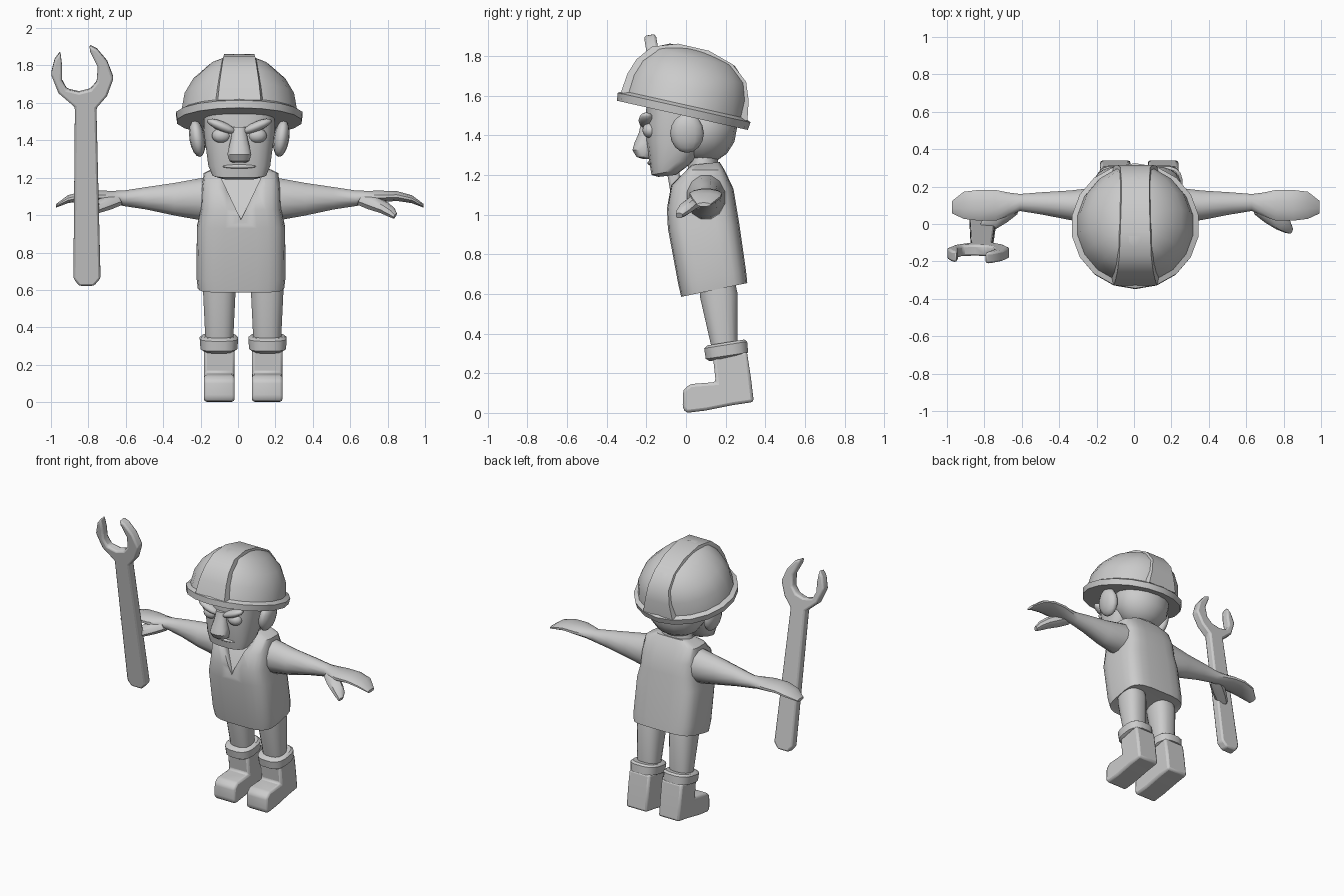
import bpy, bmesh, math
from mathutils import Vector, Matrix

if "Cube" in bpy.data.objects:
    bpy.data.objects.remove(bpy.data.objects["Cube"])

grey = bpy.data.materials.new("plain_grey")
grey.diffuse_color = (0.6, 0.6, 0.6, 1)
grey.use_nodes = True
grey.node_tree.nodes["Principled BSDF"].inputs["Base Color"].default_value = grey.diffuse_color


def finish(name, bm, mirror=False, bevel=0, angle=40, shift=0):
    bmesh.ops.recalc_face_normals(bm, faces=bm.faces[:])
    me = bpy.data.meshes.new(name)
    bm.to_mesh(me)
    bm.free()
    ob = bpy.data.objects.new(name, me)
    bpy.context.collection.objects.link(ob)
    me.materials.append(grey)
    ob.location.x = shift
    if bevel:
        b = ob.modifiers.new("bevel", 'BEVEL')
        b.width, b.segments, b.limit_method = bevel, 2, 'ANGLE'
    if mirror:
        ob.modifiers.new("mirror", 'MIRROR').use_mirror_merge = False
    bpy.ops.object.select_all(action='DESELECT')
    ob.select_set(True)
    bpy.context.view_layer.objects.active = ob
    bpy.ops.object.shade_smooth_by_angle(angle=math.radians(angle))
    return ob


def ring(c, a, b, n=16, p=2.0):
    """Superellipse ring around c with half axes a and b."""
    pts = []
    for i in range(n):
        t = 2 * math.pi * (i + 0.5) / n
        u, v = math.cos(t), math.sin(t)
        u = math.copysign(abs(u) ** (2 / p), u)
        v = math.copysign(abs(v) ** (2 / p), v)
        pts.append(Vector(c) + Vector(a) * u + Vector(b) * v)
    return pts


def loft(name, rings, **kw):
    bm = bmesh.new()
    vs = [[bm.verts.new(p) for p in r] for r in rings]
    n = len(vs[0])
    for r, s in zip(vs, vs[1:]):
        for i in range(n):
            j = (i + 1) % n
            bm.faces.new((r[i], r[j], s[j], s[i]))
    bm.faces.new(vs[0])
    bm.faces.new(vs[-1])
    return finish(name, bm, **kw)


def stack(name, rows, x=0, n=16, p=2.0, **kw):
    """Rows: front y, front z, back y, back z, half width."""
    rings = []
    for yf, zf, yb, zb, w in rows:
        c = (x, (yf + yb) / 2, (zf + zb) / 2)
        rings.append(ring(c, (w, 0, 0), (0, (yb - yf) / 2, (zb - zf) / 2), n, p))
    return loft(name, rings, **kw)


def ball(name, c, r, rot=0, seg=12, **kw):
    bm = bmesh.new()
    bmesh.ops.create_uvsphere(bm, u_segments=seg, v_segments=8, radius=1)
    m = Matrix.Translation(c) @ Matrix.Rotation(rot, 4, 'Y') @ Matrix.Diagonal((*r, 1))
    bmesh.ops.transform(bm, matrix=m, verts=bm.verts)
    return finish(name, bm, angle=60, **kw)


def prism(name, pts, offset, **kw):
    bm = bmesh.new()
    f = bm.faces.new([bm.verts.new(p) for p in pts])
    new = bmesh.ops.extrude_face_region(bm, geom=[f])["geom"]
    bmesh.ops.translate(bm, vec=offset, verts=[v for v in new if isinstance(v, bmesh.types.BMVert)])
    return finish(name, bm, **kw)


HEAD, TORSO, ARMS, LEGS = .007, .016, .01, .028   # sideways lean of the pose

# vest with a recessed V neck
vest = stack("vest", [
    (0.0, .6, .29, .655, .21), (-.025, .585, .31, .655, .232), (-.04, .65, .303, .72, .24),
    (-.092, .93, .27, .95, .236), (-.097, 1.03, .255, 1.04, .215),
    (-.075, 1.15, .24, 1.13, .21), (0, 1.225, .195, 1.225, .2), (.03, 1.25, .17, 1.265, .125)],
    n=24, p=4, shift=TORSO)
bm = bmesh.new()
tri = [(0, .975), (.14, 1.27), (-.14, 1.27)]
front = [bm.verts.new((x, -.3, z)) for x, z in tri]
back = [bm.verts.new((x, y, z)) for (x, z), y in zip(tri, (-.085, .02, .02))]
bm.faces.new(front)
bm.faces.new(back)
for i in range(3):
    j = (i + 1) % 3
    bm.faces.new((front[i], front[j], back[j], back[i]))
cutter = finish("neck_cutter", bm, shift=TORSO)
cutter.hide_render = True
bpy.context.view_layer.objects.active = vest
cut = vest.modifiers.new("neck", 'BOOLEAN')
cut.operation, cut.object, cut.solver = 'DIFFERENCE', cutter, 'EXACT'
bpy.ops.object.modifier_apply(modifier=cut.name)
bpy.data.objects.remove(cutter)

# neck, face and back of the head
stack("neck", [(.0, 1.14, .17, 1.14, .13), (.01, 1.22, .165, 1.24, .12),
               (.0, 1.32, .16, 1.32, .1)], shift=HEAD)
stack("face", [(-.14, 1.19, -.05, 1.2, .09), (-.175, 1.2, -.01, 1.23, .145),
               (-.185, 1.26, .04, 1.27, .167), (-.2, 1.36, .1, 1.36, .18),
               (-.205, 1.45, .12, 1.45, .192), (-.2, 1.58, .12, 1.56, .19)], n=20, p=2.8, shift=HEAD)
ball("back_of_head", (0, .085, 1.435), (.2, .172, .18), seg=16, shift=HEAD)
ball("ear", (.225, .005, 1.41), (.042, .085, .1), rot=.15, mirror=True, shift=HEAD)

# facial features
stack("nose", [(-.215, 1.28, -.16, 1.28, .035), (-.25, 1.29, -.16, 1.29, .055),
               (-.272, 1.325, -.16, 1.325, .066), (-.262, 1.36, -.16, 1.36, .058),
               (-.24, 1.41, -.16, 1.41, .046), (-.225, 1.47, -.16, 1.47, .036)],
      n=12, p=2.4, shift=HEAD)
ball("eye", (.095, -.18, 1.425), (.052, .04, .04), mirror=True, shift=HEAD)
ball("eyebrow", (.095, -.2, 1.475), (.085, .04, .026), rot=-.4, mirror=True, shift=HEAD)
ball("mouth", (0, -.178, 1.26), (.09, .017, .012), shift=HEAD)

# hard hat, tilted back
TILT = Matrix.Translation((0, -.015, 1.515)) @ Matrix.Rotation(math.radians(-12.6), 4, 'X')
rows = [(-.015, .315, .325, 0), (-.015, .337, .338, 0), (.025, .343, .343, 0), (.04, .313, .318, 0),
        (.13, .297, .307, 0), (.21, .25, .28, 0), (.285, .165, .215, -.01), (.325, .07, .11, -.03)]
loft("hard_hat", [[TILT @ v for v in ring((0, cy, h), (rx, 0, 0), (0, ry, 0), 18)]
                  for h, rx, ry, cy in rows], angle=35, shift=HEAD)
arc = [(-.328, .03, .115), (-.316, .13, .105), (-.288, .21, .095), (-.225, .29, .085),
       (-.1, .333, .08), (.06, .332, .075), (.19, .292, .075), (.277, .22, .08),
       (.31, .13, .095), (.326, .03, .115)]
loft("hat_ridge", [[TILT @ Vector(q) for q in ((-w, y, h), (w, y, h),
      (w + .015, y * .85, h * .85), (-w - .015, y * .85, h * .85))] for y, h, w in arc],
     angle=35, shift=HEAD)

# arms with flat hands
arm = [(.14, .1, 1.1, .1, .11), (.2, .1, 1.085, .1, .118), (.35, .1, 1.085, .082, .09),
       (.5, .11, 1.09, .062, .062), (.62, .115, 1.09, .047, .043), (.68, .105, 1.095, .065, .036),
       (.75, .1, 1.1, .085, .032), (.84, .1, 1.102, .085, .027), (.92, .1, 1.085, .075, .022),
       (.982, .09, 1.05, .035, .01)]
loft("arm", [ring((x, y, z), (0, ry, 0), (0, 0, rz), 12) for x, y, z, ry, rz in arm],
     mirror=True, shift=ARMS)
thumb = [(.65, .085, 1.085, .035, .032), (.71, .05, 1.065, .045, .036), (.77, .01, 1.04, .042, .03),
         (.81, -.015, 1.015, .034, .024), (.83, -.035, .995, .018, .014)]
loft("thumb", [ring((x, y, z), (.3 * ry, ry, 0), (.6 * rz, 0, rz), 8) for x, y, z, ry, rz in thumb],
     mirror=True, shift=ARMS)

# legs, boot cuffs and boots
stack("leg", [(.06, .69, .24, .7, .08), (.07, .58, .262, .6, .088), (.13, .32, .26, .33, .075)],
      x=.128, p=2.5, mirror=True, shift=LEGS)
stack("boot_cuff", [(.12, .26, .3, .3, .085), (.098, .272, .315, .305, .1), (.09, .325, .31, .36, .104),
                    (.105, .34, .295, .37, .09)], x=.13, p=2.8, mirror=True, shift=LEGS)
sole = [(.0, .0), (.1, .012), (.24, .04), (.342, .055), (.327, .18), (.307, .31), (.135, .29),
        (.15, .155), (.02, .145), (-.014, .115), (-.017, .025)]
prism("boot", [(.046, y, z) for y, z in sole], (.164, 0, 0), mirror=True, bevel=.03,
      angle=60, shift=LEGS)

# open-ended wrench, leaning forward
outline = [(-.85, .62), (-.77, .62), (-.735, .66), (-.757, 1.57), (-.7, 1.635), (-.665, 1.73),
           (-.7, 1.82), (-.755, 1.885), (-.795, 1.905), (-.79, 1.87), (-.75, 1.79), (-.755, 1.71),
           (-.79, 1.67), (-.85, 1.655), (-.915, 1.67), (-.942, 1.72), (-.94, 1.79), (-.95, 1.87),
           (-.98, 1.83), (-1.0, 1.75), (-.96, 1.65), (-.872, 1.575), (-.88, .66)]
prism("wrench", [(x, .005 - (z - .62) * .17, z) for x, z in outline], (0, .06, .01),
      bevel=.012, angle=40)
